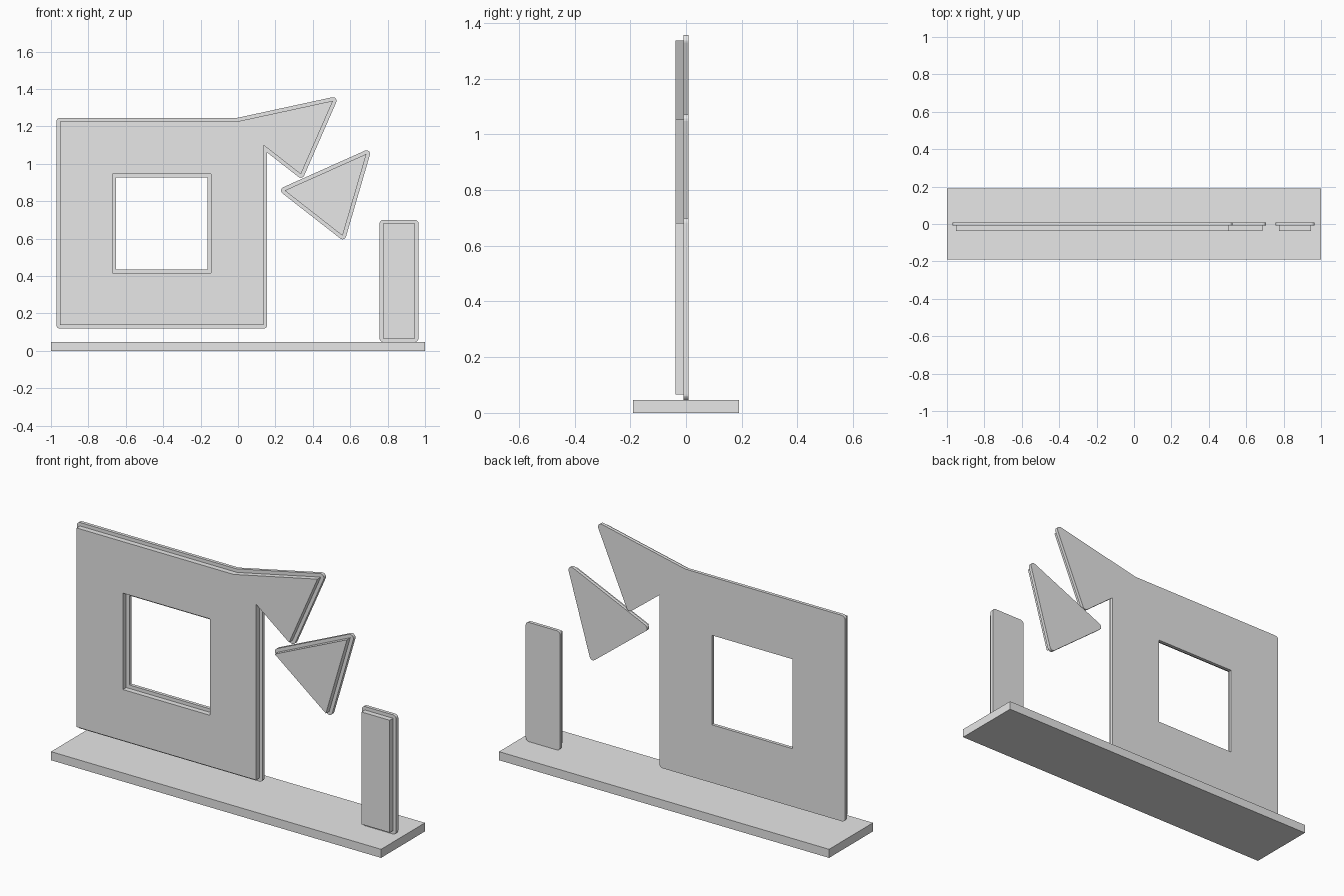
import bpy
import bmesh
from math import atan2, cos, sin, tau
from mathutils import Vector

if "Cube" in bpy.data.objects:
    bpy.data.objects.remove(bpy.data.objects["Cube"], do_unlink=True)

# One plain grey for every part
grey = bpy.data.materials.new("light_grey")
grey.use_nodes = True
grey.diffuse_color = (0.8, 0.8, 0.8, 1)
grey.node_tree.nodes["Principled BSDF"].inputs["Base Color"].default_value = (0.8, 0.8, 0.8, 1)

BORDER = 0.019
FRONT, MIDDLE, BACK = -0.038, -0.009, 0.009


def rectangle(x0, z0, x1, z1):
    return [(x0, z0), (x1, z0), (x1, z1), (x0, z1)]


def grow(points, r, steps=5):
    """Offset an outline outward, rounding the convex corners."""
    pts = [Vector(p) for p in points]
    result = []
    for i, p in enumerate(pts):
        d1 = (p - pts[i - 1]).normalized()
        d2 = (pts[(i + 1) % len(pts)] - p).normalized()
        n1, n2 = Vector((d1.y, -d1.x)), Vector((d2.y, -d2.x))
        if d1.x * d2.y - d1.y * d2.x > 0:
            start = atan2(n1.y, n1.x)
            sweep = (atan2(n2.y, n2.x) - start) % tau
            for k in range(steps + 1):
                a = start + sweep * k / steps
                result.append(p + r * Vector((cos(a), sin(a))))
        else:
            result.append(p + (n1 + n2) * r / (1 + n1.dot(n2)))
    return result


def slab(name, loops, y0, y1):
    """Fill outlines (later ones are holes) and extrude along y."""
    bm = bmesh.new()
    edges = []
    for loop in loops:
        verts = [bm.verts.new((p[0], y0, p[1])) for p in loop]
        edges += [bm.edges.new((v, verts[i - 1])) for i, v in enumerate(verts)]
    bmesh.ops.triangle_fill(bm, edges=edges, use_beauty=True, normal=(0, -1, 0))
    out = bmesh.ops.extrude_face_region(bm, geom=bm.faces[:], use_keep_orig=True)
    moved = [g for g in out["geom"] if isinstance(g, bmesh.types.BMVert)]
    bmesh.ops.translate(bm, verts=moved, vec=(0, y1 - y0, 0))
    bmesh.ops.recalc_face_normals(bm, faces=bm.faces[:])
    mesh = bpy.data.meshes.new(name)
    bm.to_mesh(mesh)
    bm.free()
    mesh.materials.append(grey)
    obj = bpy.data.objects.new(name, mesh)
    bpy.context.collection.objects.link(obj)
    return obj


def layered_sign(name, loops):
    """Raised front plate on a slightly larger backing panel."""
    slab(name + "_plate", loops, FRONT, MIDDLE)
    slab(name + "_backing", [grow(loop, BORDER) for loop in loops], MIDDLE, BACK)


# Base board
slab("base", [rectangle(-1, 0, 1, 0.047)], -0.19, 0.19)

# Square panel with a pointed wing and a square window
wall = [(-0.951, 0.137), (0.136, 0.137), (0.136, 1.10), (0.336, 0.944),
        (0.508, 1.337), (0, 1.227), (-0.951, 1.227)]
window = rectangle(-0.671, 0.417, -0.144, 0.945)[::-1]
layered_sign("window_panel", [wall, window])

# Loose triangle
layered_sign("triangle", [[(0.249, 0.857), (0.559, 0.615), (0.687, 1.053)]])

# Upright post
layered_sign("post", [rectangle(0.776, 0.066, 0.946, 0.681)])
